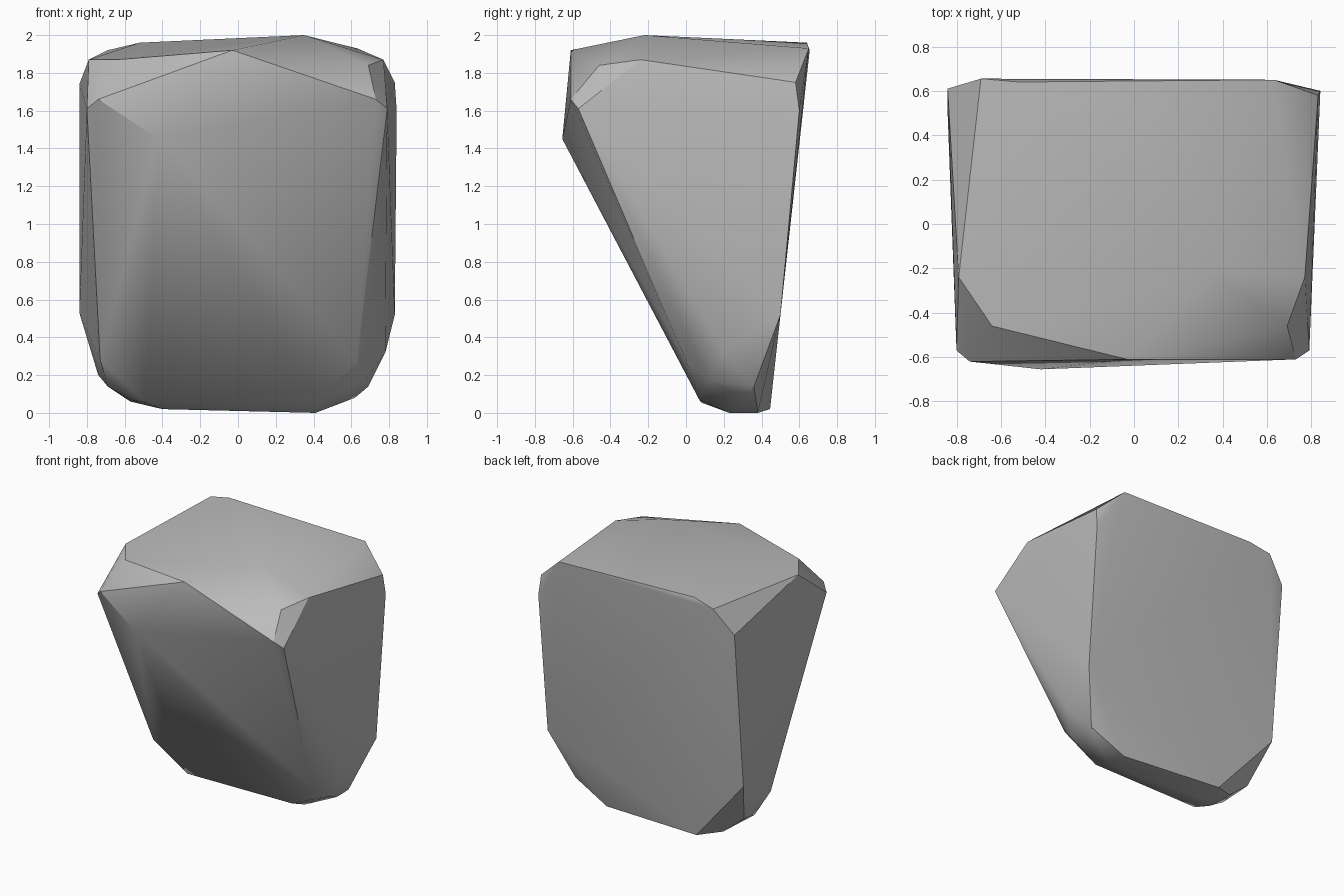
import bpy
import bmesh
import math

# Remove the default object
default_object = bpy.data.objects.get("Cube")
if default_object:
    bpy.data.objects.remove(default_object, do_unlink=True)


def make_material(name, colour):
    """One flat, matt colour."""
    material = bpy.data.materials.new(name)
    material.use_nodes = True
    material.diffuse_color = colour
    shader = material.node_tree.nodes["Principled BSDF"]
    shader.inputs["Base Color"].default_value = colour
    shader.inputs["Roughness"].default_value = 0.9
    return material


def make_hull(name, corner_groups, material):
    """Wrap a tight convex skin around all the chipped corners."""
    bm = bmesh.new()
    for corners in corner_groups.values():
        for corner in corners:
            bm.verts.new(corner)
    result = bmesh.ops.convex_hull(bm, input=list(bm.verts))
    spare = set(result["geom_interior"]) | set(result["geom_unused"])
    spare_verts = [item for item in spare if isinstance(item, bmesh.types.BMVert)]
    bmesh.ops.delete(bm, geom=spare_verts, context="VERTS")
    bmesh.ops.recalc_face_normals(bm, faces=list(bm.faces))

    mesh = bpy.data.meshes.new(name)
    bm.to_mesh(mesh)
    bm.free()
    mesh.materials.append(material)
    hull_object = bpy.data.objects.new(name, mesh)
    bpy.context.collection.objects.link(hull_object)
    return hull_object


# Corners of the stone, grouped by the region they shape
stone_corners = {
    "front_brow": [
        (-.42, -.655, 1.45), (-.03, -.61, 1.92),
        (-.74, -.62, 1.66), (-.8, -.57, 1.61),
        (.73, -.61, 1.66), (.79, -.57, 1.61),
    ],
    "top_front": [
        (-.64, -.46, 1.87), (-.79, -.24, 1.87),
        (.69, -.46, 1.84), (.77, -.24, 1.87), (.35, -.22, 2),
    ],
    "top_back": [
        (-.52, .64, 1.96), (-.69, .655, 1.92), (-.84, .61, 1.74),
        (.63, .65, 1.93), (.83, .58, 1.75), (.84, .6, 1.6),
    ],
    "lower_left_side": [
        (.83, .5, .52), (.78, .2, .32), (.63, 0, .28),
        (.67, .12, .17), (.69, .36, .14), (.62, .32, .08),
    ],
    "lower_right_side": [
        (-.84, .5, .53), (-.73, .01, .28), (-.74, .35, .2),
        (-.69, .15, .14), (-.57, .36, .06), (-.57, .14, .07),
    ],
    "foot": [
        (.41, .07, .07), (-.49, .08, .055),
        (.41, .23, 0), (.41, .38, 0),
        (-.4, .25, .02), (-.4, .445, .02),
    ],
}

# Build the stone in a single grey
stone_grey = make_material("stone grey", (.5, .5, .5, 1))
boulder = make_hull("boulder", stone_corners, stone_grey)

# Soft shading over shallow facets, crisp edges on the strong breaks
bpy.ops.object.select_all(action="DESELECT")
boulder.select_set(True)
bpy.context.view_layer.objects.active = boulder
bpy.ops.object.shade_smooth_by_angle(angle=math.radians(30))
